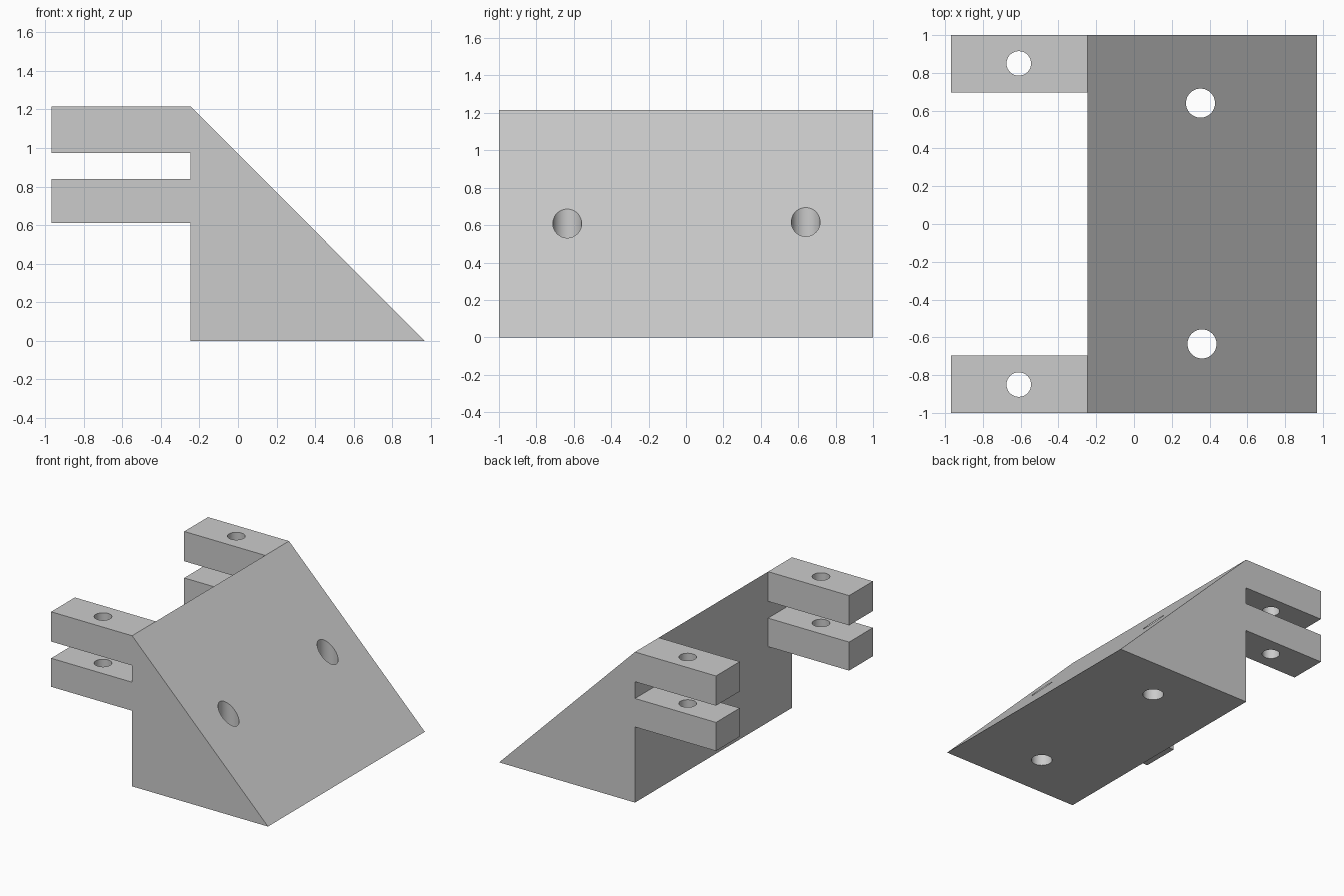
import bpy
import bmesh

cube = bpy.data.objects.get("Cube")
if cube:
    bpy.data.objects.remove(cube, do_unlink=True)

BACK, TIP, TOP = -0.245, 0.968, 1.215   # wall plane, front edge, height
ARM_END, ARM_INNER = -0.968, 0.697

grey = bpy.data.materials.new("plain grey")
grey.use_nodes = True
colour = (0.6, 0.6, 0.6, 1)
grey.diffuse_color = colour
grey.node_tree.nodes["Principled BSDF"].inputs["Base Color"].default_value = colour


def prism(name, profile, y0, y1):
    """Extrude an x-z outline along y."""
    bm = bmesh.new()
    face = bm.faces.new([bm.verts.new((x, y0, z)) for x, z in profile])
    new = bmesh.ops.extrude_face_region(bm, geom=[face])["geom"]
    bmesh.ops.translate(bm, vec=(0, y1 - y0, 0),
                        verts=[v for v in new if isinstance(v, bmesh.types.BMVert)])
    bmesh.ops.recalc_face_normals(bm, faces=bm.faces)
    mesh = bpy.data.meshes.new(name)
    bm.to_mesh(mesh)
    bm.free()
    obj = bpy.data.objects.new(name, mesh)
    bpy.context.collection.objects.link(obj)
    mesh.materials.append(grey)
    return obj


def cut(target, cutter):
    """Subtract a helper from the target and discard it."""
    cutter.hide_render = True
    mod = target.modifiers.new("cut", 'BOOLEAN')
    mod.operation = 'DIFFERENCE'
    mod.solver = 'EXACT'
    mod.object = cutter
    bpy.context.view_layer.objects.active = target
    bpy.ops.object.modifier_apply(modifier=mod.name)
    bpy.data.objects.remove(cutter, do_unlink=True)


def drill(target, x, y, radius):
    """Bore a vertical through hole."""
    bpy.ops.mesh.primitive_cylinder_add(vertices=48, radius=radius, depth=2,
                                        location=(x, y, TOP / 2))
    cutter = bpy.context.object
    cutter.data.materials.append(grey)
    cut(target, cutter)


# Wedge with two forked arm levels, run along the full width
bracket = prism("wedge_bracket", [
    (BACK, 0), (TIP, 0), (BACK, TOP), (ARM_END, TOP), (ARM_END, 0.975),
    (BACK, 0.975), (BACK, 0.84), (ARM_END, 0.84), (ARM_END, 0.61), (BACK, 0.61),
], -1, 1)

# Clear the middle so that only the end arms remain
cut(bracket, prism("arm_gap", [(-1.2, 0.4), (BACK, 0.4), (BACK, 1.4), (-1.2, 1.4)],
                   -ARM_INNER, ARM_INNER))

# Pin holes in the arms and mounting holes through the wedge
for y in (-0.85, 0.85):
    drill(bracket, -0.61, y, 0.065)
drill(bracket, 0.36, -0.635, 0.077)
drill(bracket, 0.352, 0.64, 0.077)

bpy.ops.object.select_all(action='DESELECT')
bracket.select_set(True)
bpy.context.view_layer.objects.active = bracket
bpy.ops.object.shade_smooth_by_angle()
